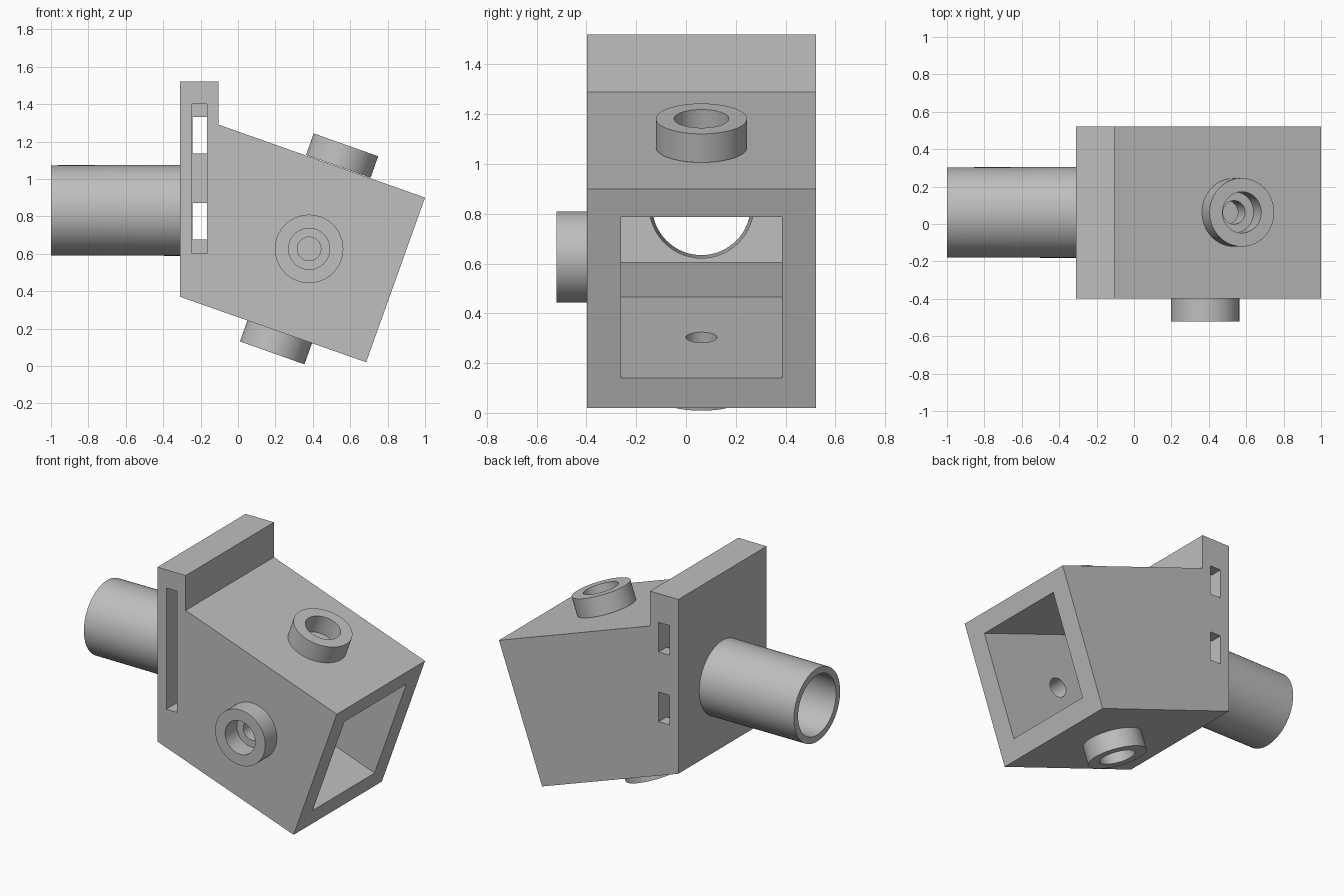
import bpy, bmesh, math
from mathutils import Vector, Matrix

cube = bpy.data.objects.get("Cube")
if cube:
    bpy.data.objects.remove(cube, do_unlink=True)

GREY = 0.52
grey = bpy.data.materials.new("plain grey")
grey.use_nodes = True
grey.diffuse_color = (GREY, GREY, GREY, 1)
grey.node_tree.nodes["Principled BSDF"].inputs["Base Color"].default_value = (GREY, GREY, GREY, 1)

MID_Y = 0.062                                  # centre plane of the housing
FRONT, BACK = -0.398, 0.522                    # housing sides
TILT = math.radians(19.5)                      # slope of the chamber
HUB = Vector((0.38, MID_Y, 0.626))             # centre of the tilted chamber
UP = Vector((math.sin(TILT), 0, math.cos(TILT)))
HALF = 0.468                                   # half height of the chamber
BOSS_H, BOSS_R, RECESS_R, HOLE_R = 0.122, 0.183, 0.11, 0.063


def finish(name, bm):
    bmesh.ops.recalc_face_normals(bm, faces=bm.faces)
    mesh = bpy.data.meshes.new(name)
    bm.to_mesh(mesh)
    bm.free()
    mesh.materials.append(grey)
    obj = bpy.data.objects.new(name, mesh)
    bpy.context.collection.objects.link(obj)
    return obj


def prism(name, outline, y0, y1):
    """Extrude an (x, z) outline along y."""
    bm = bmesh.new()
    face = bm.faces.new([bm.verts.new((x, y0, z)) for x, z in outline])
    out = bmesh.ops.extrude_face_region(bm, geom=[face])["geom"]
    moved = [v for v in out if isinstance(v, bmesh.types.BMVert)]
    bmesh.ops.translate(bm, verts=moved, vec=(0, y1 - y0, 0))
    return finish(name, bm)


def box(name, x0, x1, y0, y1, z0, z1):
    return prism(name, [(x0, z0), (x1, z0), (x1, z1), (x0, z1)], y0, y1)


def lathe(name, profile, base, axis, closed=True, sides=64):
    """Spin a (radius, height) profile around an axis starting at base."""
    bm = bmesh.new()
    rings = []
    for r, h in profile:
        rings.append([bm.verts.new((r * math.cos(a), r * math.sin(a), h))
                      for a in (math.tau * i / sides for i in range(sides))])
    pairs = list(zip(rings, rings[1:]))
    if closed:
        pairs.append((rings[-1], rings[0]))
    else:
        bm.faces.new(rings[0])
        bm.faces.new(rings[-1])
    for a, b in pairs:
        for i in range(sides):
            j = (i + 1) % sides
            bm.faces.new((a[i], a[j], b[j], b[i]))
    turn = Vector(axis).to_track_quat("Z", "Y").to_matrix().to_4x4()
    bm.transform(Matrix.Translation(base) @ turn)
    return finish(name, bm)


def smooth(obj):
    bpy.ops.object.select_all(action="DESELECT")
    obj.select_set(True)
    bpy.context.view_layer.objects.active = obj
    bpy.ops.object.shade_smooth_by_angle(angle=math.radians(30))


# Housing: upright mounting plate and sloping chamber in one outline
housing = prism("housing", [(-0.31, 0.37), (0.685, 0.02), (1.0, 0.90),
                            (-0.103, 1.29), (-0.103, 1.52), (-0.31, 1.52)], FRONT, BACK)

# Chamber open at the sloping end, reaching back into the plate slot
cutters = [prism("chamber_cut", [(-0.192, 0.465), (0.728, 0.14), (1.128, 0.0), (1.36, 0.646),
                                 (0.96, 0.788), (-0.2, 1.199), (-0.2, 0.607), (-0.142, 0.607)],
                 MID_Y - 0.323, MID_Y + 0.323)]

# Slot from the front, with two windows through the back
cutters.append(box("slot_cut", -0.245, -0.165, FRONT - 0.1, 0.44, 0.60, 1.40))
for z in (0.675, 1.135):
    cutters.append(box("window_cut", -0.244, -0.166, 0.40, BACK + 0.1, z, z + 0.195))

# Bore behind the tube
tube_base = Vector((-0.31, MID_Y, 0.832))
cutters.append(lathe("bore_cut", [(0.21, -0.11), (0.21, 0.1)], tube_base, (-1, 0, 0), closed=False))

# Three bosses, each with a small hole through the wall
sides = {"top_boss": (UP, HALF), "bottom_boss": (-UP, HALF),
         "front_boss": (Vector((0, -1, 0)), MID_Y - FRONT)}
for name, (axis, dist) in sides.items():
    base = HUB + axis * dist
    cutters.append(lathe("hole_cut", [(HOLE_R, -0.2), (HOLE_R, 0.1)], base, axis, closed=False))
    smooth(lathe(name, [(RECESS_R, 0), (BOSS_R, 0), (BOSS_R, BOSS_H), (RECESS_R, BOSS_H)],
                 base, axis))

# Slightly tapered tube
smooth(lathe("tube", [(0.21, 0), (0.243, 0), (0.241, 0.69), (0.198, 0.69)], tube_base, (-1, 0, 0)))

# Carve the housing, then drop the cutters
for cutter in cutters:
    mod = housing.modifiers.new("cut", "BOOLEAN")
    mod.operation = "DIFFERENCE"
    mod.solver = "EXACT"
    mod.object = cutter
bpy.context.view_layer.update()
graph = bpy.context.evaluated_depsgraph_get()
carved = bpy.data.meshes.new_from_object(housing.evaluated_get(graph))
housing.modifiers.clear()
housing.data = carved
for cutter in cutters:
    bpy.data.objects.remove(cutter, do_unlink=True)
carved.materials.clear()
carved.materials.append(grey)
for poly in carved.polygons:
    poly.material_index = 0
smooth(housing)
